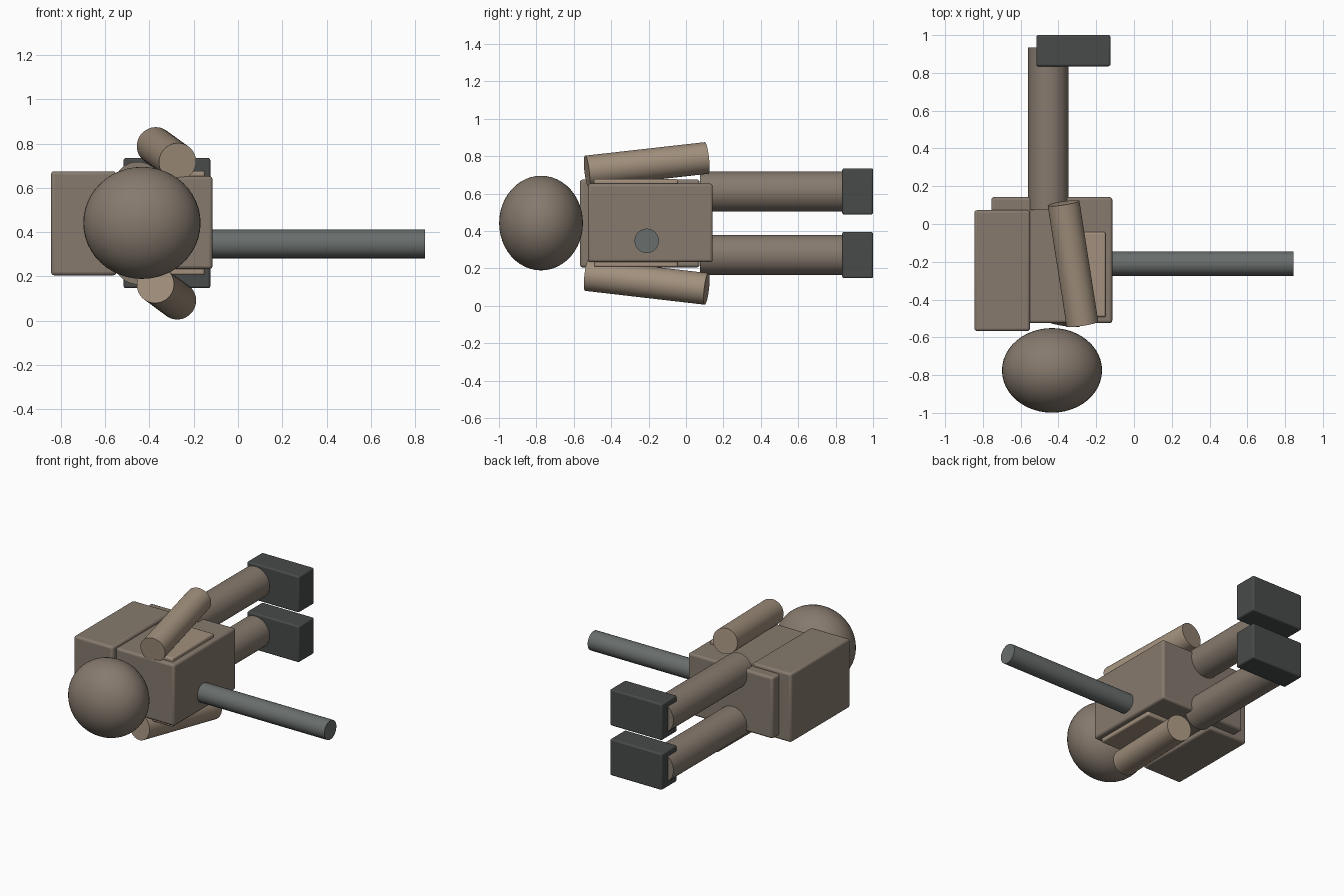
import bpy
from math import radians, pi
from mathutils import Vector

if "Cube" in bpy.data.objects:
    bpy.data.objects.remove(bpy.data.objects["Cube"])


def material(name, rgb):
    m = bpy.data.materials.new(name)
    m.diffuse_color = (*rgb, 1)
    m.use_nodes = True
    m.node_tree.nodes["Principled BSDF"].inputs["Base Color"].default_value = m.diffuse_color
    return m


BROWN = material("brown", (0.24, 0.195, 0.155))
TAN = material("tan", (0.36, 0.28, 0.205))
GREY = material("grey", (0.14, 0.155, 0.15))
DARK = material("dark_grey", (0.065, 0.07, 0.068))


def finish(name, mat):
    ob = bpy.context.object
    ob.name = name
    ob.data.materials.append(mat)
    bpy.ops.object.shade_smooth_by_angle(angle=radians(35))
    return ob


def box(name, lo, hi, mat, bevel=0.015):
    lo, hi = Vector(lo), Vector(hi)
    bpy.ops.mesh.primitive_cube_add(size=1, location=(lo + hi) / 2)
    bpy.context.object.scale = hi - lo
    bpy.ops.object.transform_apply(location=False, rotation=False, scale=True)
    ob = finish(name, mat)
    b = ob.modifiers.new("rounded_edges", 'BEVEL')
    b.width, b.segments = bevel, 3
    return ob


def rod(name, a, b, radius, mat):
    a, b = Vector(a), Vector(b)
    bpy.ops.mesh.primitive_cylinder_add(
        vertices=48, radius=radius, depth=(b - a).length, location=(a + b) / 2)
    bpy.context.object.rotation_euler = (b - a).to_track_quat('Z', 'Y').to_euler()
    return finish(name, mat)


# Torso, pack on the back and side panel running through the torso
box("torso", (-0.755, -0.525, 0.233), (-0.115, 0.143, 0.653), BROWN)
box("backpack", (-0.845, -0.567, 0.205), (-0.55, 0.073, 0.675), BROWN)
box("side_panel", (-0.33, -0.493, 0.206), (-0.15, -0.043, 0.677), TAN, 0.01)

# Head
bpy.ops.mesh.primitive_uv_sphere_add(segments=48, ring_count=24, radius=1,
                                     location=(-0.434, -0.775, 0.442))
bpy.context.object.scale = (0.265, 0.224, 0.253)
bpy.ops.object.transform_apply(location=False, rotation=False, scale=True)
finish("head", BROWN)

# Legs and feet
for side, z in (("upper", 0.611), ("lower", 0.271)):
    rod(side + "_leg", (-0.453, 0.075, z), (-0.453, 0.935, z), 0.107, BROWN)
    box(side + "_foot", (-0.517, 0.835, z - 0.124), (-0.125, 1.0, z + 0.124), DARK, 0.01)

# Arms, leaning opposite ways
rod("upper_arm", (-0.273, -0.53, 0.718), (-0.373, 0.11, 0.79), 0.085, TAN)
rod("lower_arm", (-0.373, -0.53, 0.164), (-0.273, 0.11, 0.09), 0.085, TAN)

# Pole out of the chest
rod("pole", (-0.2, -0.21, 0.347), (0.845, -0.21, 0.347), 0.065, GREY)
